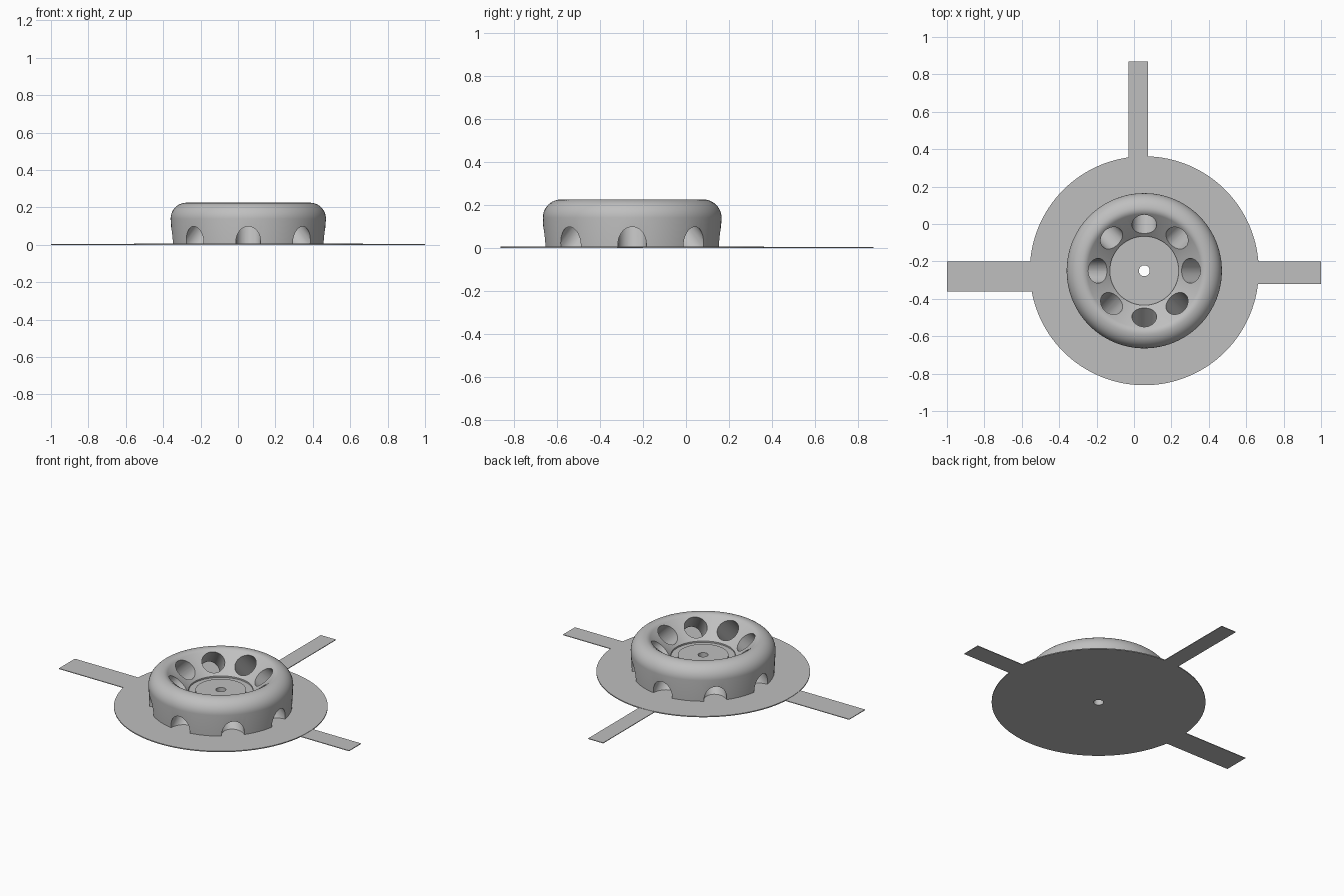
import bpy, bmesh, math
from mathutils import Matrix, Vector

cube = bpy.data.objects.get("Cube")
if cube:
    bpy.data.objects.remove(cube, do_unlink=True)

CENTRE = Vector((0.055, -0.25, 0))
PLATE_TOP = 0.006

grey = bpy.data.materials.new("plain_grey")
grey.use_nodes = True
grey.diffuse_color = (0.52, 0.52, 0.52, 1)
grey.node_tree.nodes["Principled BSDF"].inputs["Base Color"].default_value = grey.diffuse_color


def make_object(name, bm):
    bmesh.ops.recalc_face_normals(bm, faces=bm.faces)
    mesh = bpy.data.meshes.new(name)
    bm.to_mesh(mesh)
    bm.free()
    mesh.materials.append(grey)
    obj = bpy.data.objects.new(name, mesh)
    bpy.context.collection.objects.link(obj)
    return obj


def lathe(name, profile, steps=96):
    """Turn a closed (radius, height) outline around the wheel axis."""
    bm = bmesh.new()
    rings = []
    for i in range(steps):
        a = math.tau * i / steps
        rings.append([bm.verts.new((r * math.cos(a), r * math.sin(a), z)) for r, z in profile])
    n = len(profile)
    for i in range(steps):
        here, there = rings[i], rings[(i + 1) % steps]
        for j in range(n):
            k = (j + 1) % n
            bm.faces.new((here[j], there[j], there[k], here[k]))
    obj = make_object(name, bm)
    obj.location = CENTRE
    return obj


def smooth(obj):
    bpy.ops.object.select_all(action="DESELECT")
    obj.select_set(True)
    bpy.context.view_layer.objects.active = obj
    bpy.ops.object.shade_smooth_by_angle(angle=math.radians(30))


# Thin round base plate with a centre hole
plate = lathe("base_plate", [(0.029, 0), (0.612, 0), (0.612, PLATE_TOP), (0.029, PLATE_TOP)], 128)

# Flat arms reaching out from the plate: x range, y range
arms = {
    "right_arm": ((-1.0, -0.5), (-0.36, -0.2)),
    "left_arm": ((0.6, 1.0), (-0.32, -0.2)),
    "back_arm": ((-0.03, 0.075), (0.3, 0.87)),
}
for name, ((x0, x1), (y0, y1)) in arms.items():
    bm = bmesh.new()
    bmesh.ops.create_cube(bm, size=1)
    for v in bm.verts:
        v.co = (x1 if v.co.x > 0 else x0, y1 if v.co.y > 0 else y0, 0.004 if v.co.z > 0 else 0)
    make_object(name, bm)

# Wheel body: hub, sloping dish, rounded shoulder, slightly tapered wall
fillet, shoulder_r, shoulder_z = 0.085, 0.33, 0.14
profile = [(0.029, 0.004), (0.029, 0.11), (0.145, 0.11), (0.145, 0.102), (0.184, 0.102),
           (0.184, 0.111), (0.305, 0.215), (0.315, 0.222)]
for i in range(13):
    a = math.pi / 2 * (1 - i / 12)
    profile.append((shoulder_r + fillet * math.cos(a), shoulder_z + fillet * math.sin(a)))
profile.append((0.408, 0.004))
body = lathe("wheel_body", profile)

# Eight slanted bores from the dish down to the foot of the outer wall
bm = bmesh.new()
axis = Vector((1, 0, -1)).normalized()
start, length = Vector((0.25, 0, 0.167)) - axis * 0.09, 0.41
tilt = Vector((0, 0, 1)).rotation_difference(axis).to_matrix().to_4x4()
for i in range(8):
    place = Matrix.Rotation(math.tau * i / 8, 4, "Z") @ Matrix.Translation(start + axis * length / 2) @ tilt
    bmesh.ops.create_cone(bm, cap_ends=True, segments=40, radius1=0.066, radius2=0.066,
                          depth=length, matrix=place)
cutter = make_object("bore_cutter", bm)
cutter.location = CENTRE
cutter.hide_render = True

cut = body.modifiers.new("bores", "BOOLEAN")
cut.operation = "DIFFERENCE"
cut.solver = "EXACT"
cut.object = cutter
bpy.context.view_layer.update()
result = bpy.data.meshes.new_from_object(body.evaluated_get(bpy.context.evaluated_depsgraph_get()))
body.modifiers.clear()
body.data = result
bpy.data.objects.remove(cutter, do_unlink=True)

smooth(body)
smooth(plate)
